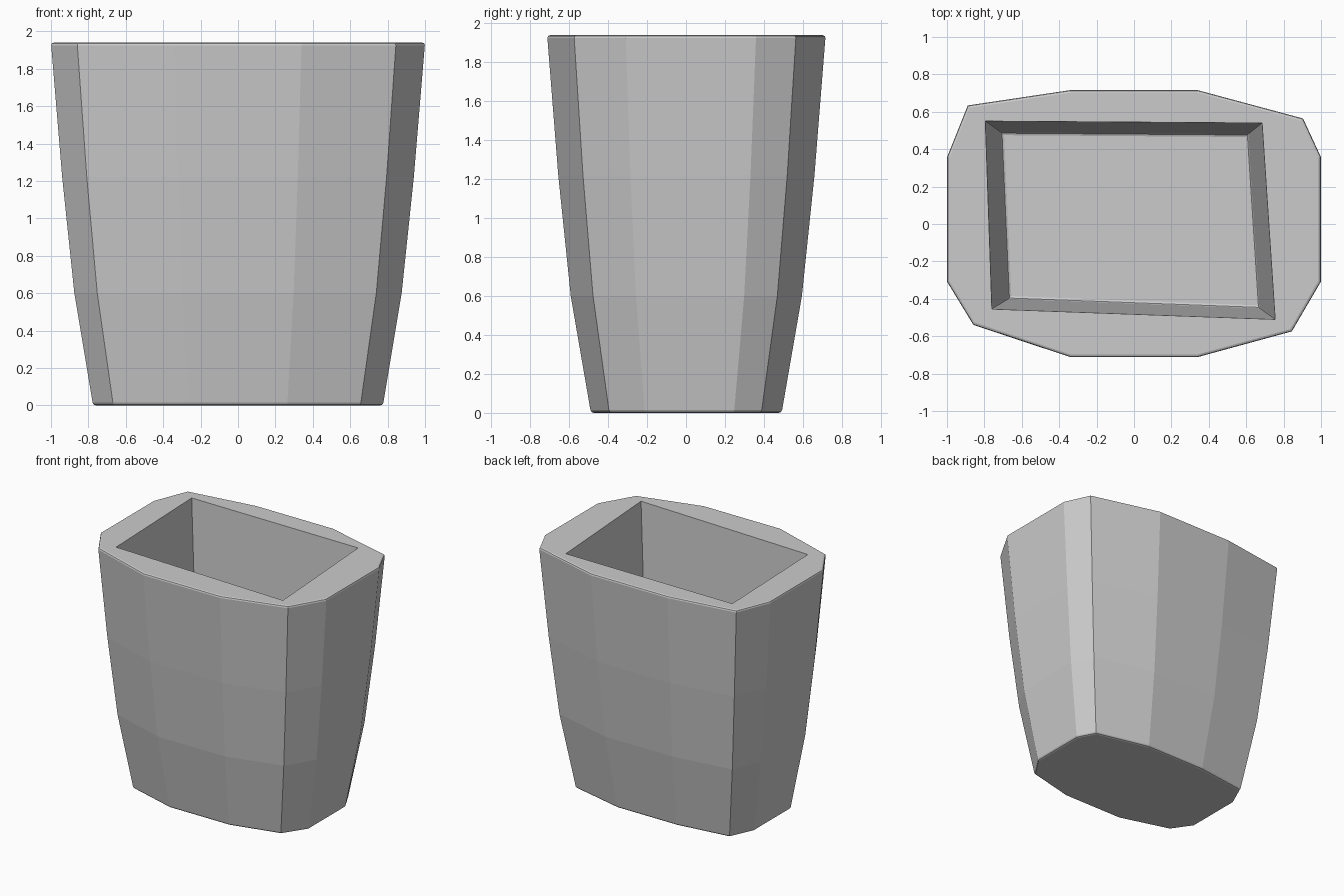
import bpy
import bmesh

if "Cube" in bpy.data.objects:
    bpy.data.objects.remove(bpy.data.objects["Cube"])

H = 1.94
FLOOR = 0.63

# Rim outline: three points per corner, counter-clockwise from front left
OUTLINE = [(-1, -0.31), (-0.86, -0.54), (-0.34, -0.713),
           (0.34, -0.713), (0.845, -0.575), (1, -0.31),
           (1, 0.36), (0.905, 0.565), (0.34, 0.717),
           (-0.34, 0.717), (-0.89, 0.635), (-1, 0.36)]
# Wall rings: height, x scale, y scale
RINGS = [(0, 0.775, 0.685), (0.6, 0.875, 0.83), (1.22, 0.94, 0.92), (H, 1, 1)]
# Slightly crooked four-sided cavity
MOUTH = [(-0.76, -0.455), (0.755, -0.51), (0.685, 0.54), (-0.795, 0.55)]
BASE = [(-0.67, -0.40), (0.67, -0.45), (0.61, 0.48), (-0.71, 0.49)]

bm = bmesh.new()


def ring(points, z, sx=1, sy=1):
    return [bm.verts.new((x * sx, y * sy, z)) for x, y in points]


def bridge(a, b):
    n = len(a)
    for i in range(n):
        j = (i + 1) % n
        bm.faces.new((a[i], a[j], b[j], b[i]))


# Outer faceted wall
rings = [ring(OUTLINE, z, sx, sy) for z, sx, sy in RINGS]
for lower, upper in zip(rings, rings[1:]):
    bridge(lower, upper)
bm.faces.new(rings[0][::-1])

# Cavity walls and floor
mouth, base = ring(MOUTH, H), ring(BASE, FLOOR)
bridge(mouth, base)
bm.faces.new(base)

# Flat rim joining the outline to the mouth
top = rings[-1]
for i in range(4):
    p = top[3 * i:3 * i + 3]
    bm.faces.new((mouth[i], *p))
    bm.faces.new((mouth[i], p[2], top[(3 * i + 3) % 12], mouth[(i + 1) % 4]))
bmesh.ops.recalc_face_normals(bm, faces=bm.faces)

# Softened top and bottom outer edges, and cavity floor edges
edges = [bm.edges.get((r[i], r[(i + 1) % len(r)]))
         for r in (rings[0], top, base) for i in range(len(r))]
bmesh.ops.bevel(bm, geom=edges, offset=0.015, segments=2, profile=0.5,
                affect='EDGES', clamp_overlap=True)

mesh = bpy.data.meshes.new("planter_pot")
bm.to_mesh(mesh)
bm.free()
pot = bpy.data.objects.new("planter_pot", mesh)
bpy.context.collection.objects.link(pot)
